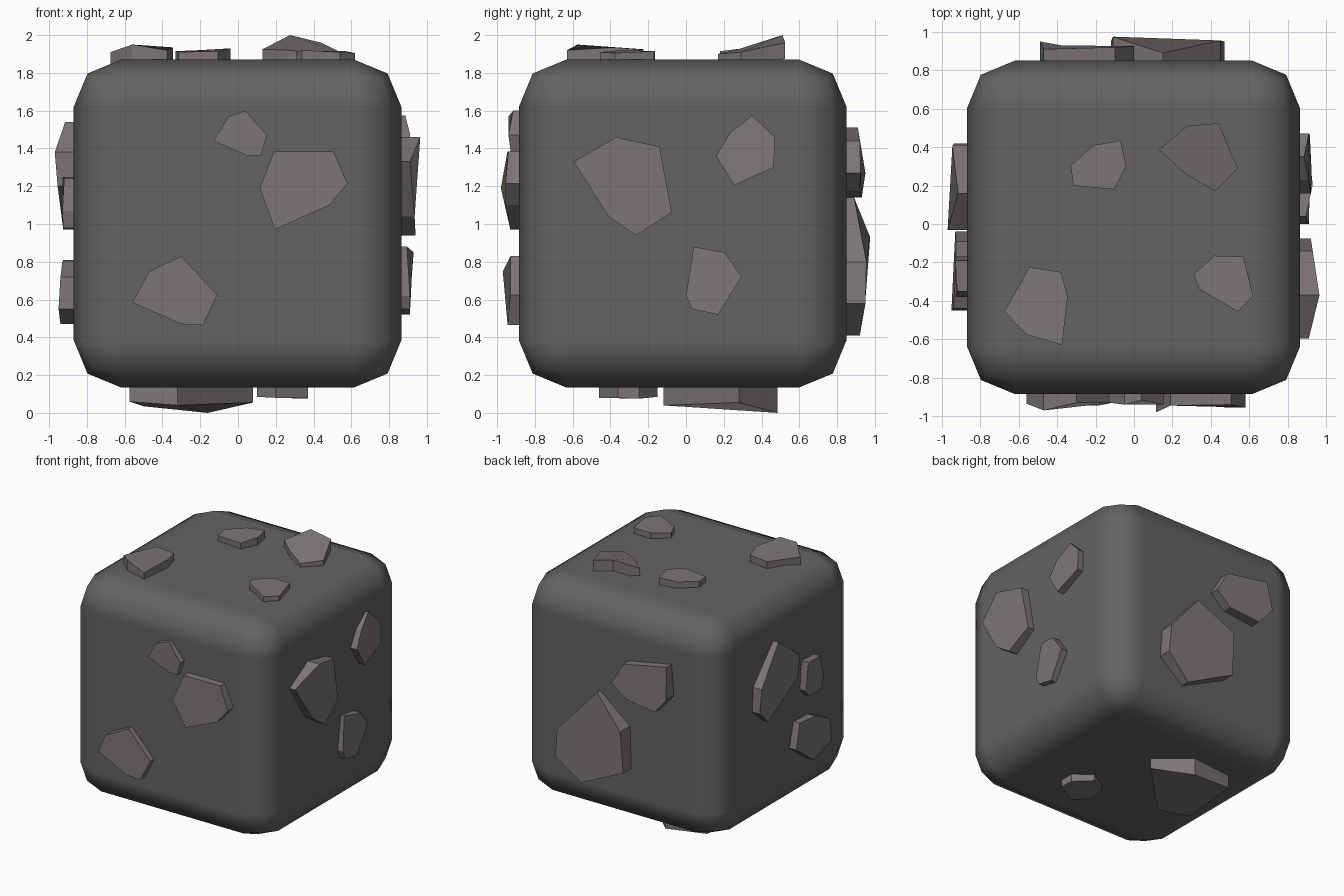
import bpy, bmesh

# Extents of the block
X0, X1, Y0, Y1, Z0, Z1 = -0.87, 0.865, -0.885, 0.85, 0.135, 1.87


def material(name, rgb):
    m = bpy.data.materials.new(name)
    m.diffuse_color = (*rgb, 1)
    return m


dark = material("dark_stone", (0.125, 0.125, 0.125))
light = material("light_stone", (0.2, 0.182, 0.178))

# Rounded block
bpy.ops.mesh.primitive_cube_add(size=1, location=((X0 + X1) / 2, (Y0 + Y1) / 2, (Z0 + Z1) / 2))
block = bpy.context.object
block.name = "stone_block"
block.scale = (X1 - X0, Y1 - Y0, Z1 - Z0)
bpy.ops.object.transform_apply(location=False, rotation=False, scale=True)
bpy.ops.object.shade_smooth()
block.data.materials.append(dark)
bev = block.modifiers.new("rounding", 'BEVEL')
bev.width, bev.segments, bev.harden_normals = 0.25, 2, True

# Each side maps (u, v, height above the side) to a position
SIDES = {
    "front": lambda u, v, h: (u, Y0 - h, v),
    "back": lambda u, v, h: (u, Y1 + h, v),
    "right": lambda u, v, h: (X1 + h, u, v),
    "left": lambda u, v, h: (X0 - h, u, v),
    "top": lambda u, v, h: (u, v, Z1 + h),
    "bottom": lambda u, v, h: (u, v, Z0 - h),
}


def chip(side, outline, thick=0.15):
    """Flat stone chip: an uneven polygon cap extruded into the block."""
    place = SIDES[side]
    bm = bmesh.new()
    cap = [bm.verts.new(place(u, v, h)) for u, v, h in outline]
    base = [bm.verts.new(place(u, v, h - thick)) for u, v, h in outline]
    bm.faces.new(cap)
    bm.faces.new(base[::-1])
    n = len(cap)
    for i in range(n):
        j = (i + 1) % n
        bm.faces.new((cap[j], cap[i], base[i], base[j]))
    bmesh.ops.recalc_face_normals(bm, faces=bm.faces)
    me = bpy.data.meshes.new("stone_chip_" + side)
    bm.to_mesh(me)
    bm.free()
    me.materials.append(light)
    bpy.context.collection.objects.link(bpy.data.objects.new("stone_chip_" + side, me))


# Front chips
chip("front", [(-.13, 1.44, .045), (-.05, 1.57, .055), (.04, 1.60, .03),
               (.155, 1.47, .055), (.12, 1.36, .04), (.05, 1.36, .035)])
chip("front", [(.115, 1.19, .095), (.19, 1.385, .06), (.505, 1.385, .055),
               (.58, 1.215, .07), (.485, 1.10, .07), (.195, .97, .045)])
chip("front", [(-.56, .585, .05), (-.47, .75, .085), (-.30, .83, .045),
               (-.11, .625, .045), (-.185, .465, .06), (-.30, .47, .06)])

# Right chips
chip("right", [(-.595, 1.33, .045), (-.37, 1.46, .10), (-.14, 1.41, .065),
               (-.075, 1.06, .055), (-.265, .94, .075), (-.41, 1.04, .07)])
chip("right", [(.16, 1.36, .055), (.23, 1.48, .045), (.35, 1.575, .02),
               (.47, 1.46, .045), (.465, 1.30, .05), (.255, 1.205, .06)])
chip("right", [(0, .62, .045), (.04, .88, .03), (.205, .85, .065),
               (.295, .72, .055), (.17, .52, .045), (.03, .55, .045)])

# Top chips
chip("top", [(-.33, .305, .045), (-.21, .41, .05), (-.07, .435, .055),
             (-.04, .30, .06), (-.105, .18, .045), (-.315, .20, .04)])
chip("top", [(.13, .385, .055), (.275, .51, .13), (.44, .525, .09),
             (.54, .29, .04), (.425, .17, .03), (.27, .26, .05)], 0.085)
chip("top", [(.31, -.26, .04), (.42, -.165, .045), (.57, -.17, .045),
             (.62, -.375, .035), (.54, -.455, .04), (.34, -.34, .05)])
chip("top", [(-.675, -.455, .04), (-.545, -.225, .055), (-.38, -.25, .055),
             (-.345, -.38, .065), (-.375, -.63, .05), (-.56, -.575, .08)])

# Left chips
chip("left", [(.16, 1.54, .045), (-.03, 1.38, .10), (-.02, 1.20, .085),
              (.30, .97, .055), (.42, 1.08, .065), (.41, 1.27, .075)])
chip("left", [(-.19, 1.25, .06), (-.35, 1.24, .05), (-.38, 1.07, .06),
              (-.36, .98, .055), (-.22, .97, .045), (-.17, 1.03, .05)])
chip("left", [(-.09, .81, .055), (-.27, .80, .06), (-.44, .72, .07),
              (-.45, .55, .08), (-.24, .47, .07), (-.04, .62, .06)])

# Back chips
chip("back", [(.15, 1.14, .04), (-.11, .93, .125), (-.12, .60, .10),
              (.27, .41, .07), (.47, .58, .10), (.45, .80, .105)])
chip("back", [(-.10, 1.44, .07), (-.47, 1.51, .06), (-.49, 1.27, .10),
              (-.38, 1.14, .08), (-.12, 1.17, .07), (0, 1.27, .075)])

# Bottom chips
chip("bottom", [(.08, .28, .08), (-.16, .485, .135), (-.50, .45, .10),
                (-.575, -.07, .075), (-.32, -.12, .095)])
chip("bottom", [(.37, -.36, .055), (.37, -.25, .06), (.24, -.15, .05),
                (.10, -.24, .045), (.10, -.37, .05), (.20, -.46, .055)])
